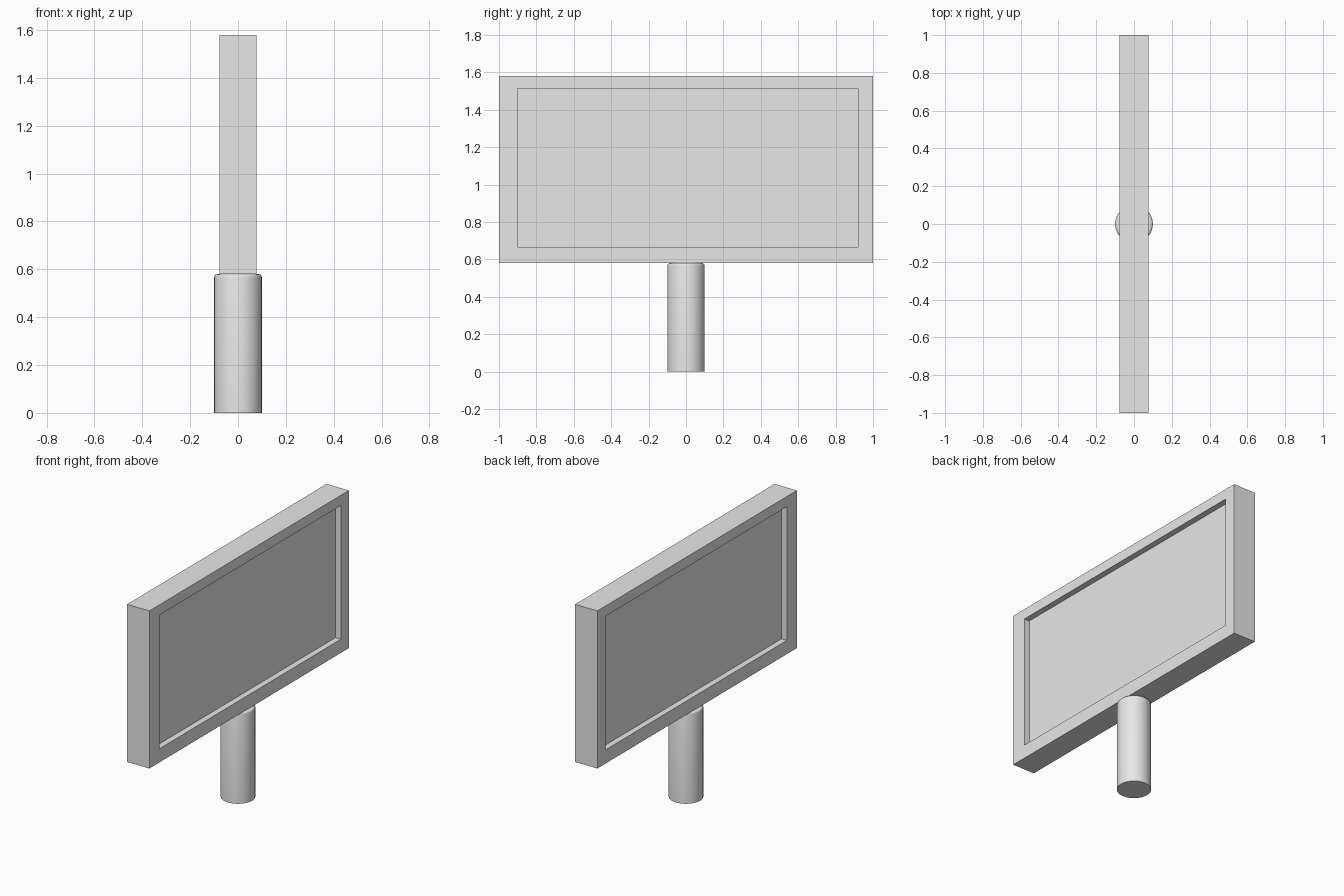
import bpy, bmesh, math

cube = bpy.data.objects.get("Cube")
if cube:
    bpy.data.objects.remove(cube, do_unlink=True)

# Single plain grey
GREY = (0.8, 0.8, 0.8, 1.0)
mat = bpy.data.materials.new("light grey")
mat.use_nodes = True
mat.diffuse_color = GREY
mat.node_tree.nodes["Principled BSDF"].inputs["Base Color"].default_value = GREY

HALF_X = 0.078            # half thickness of the sign board
BOARD_Y = (-1.0, 1.0)
BOARD_Z = (0.58, 1.58)
PANEL_Y = (-0.90, 0.92)   # recessed panel, slightly off centre
PANEL_Z = (0.667, 1.515)
RECESS = 0.038


def add_object(name, bm):
    bmesh.ops.recalc_face_normals(bm, faces=bm.faces)
    mesh = bpy.data.meshes.new(name)
    bm.to_mesh(mesh)
    bm.free()
    mesh.materials.append(mat)
    obj = bpy.data.objects.new(name, mesh)
    bpy.context.collection.objects.link(obj)
    return obj


def loop(bm, x, ys, zs):
    corners = [(ys[0], zs[0]), (ys[1], zs[0]), (ys[1], zs[1]), (ys[0], zs[1])]
    return [bm.verts.new((x, y, z)) for y, z in corners]


def bridge(bm, a, b):
    for i in range(4):
        j = (i + 1) % 4
        bm.faces.new((a[i], a[j], b[j], b[i]))


# Sign board: outer walls, and on each side a frame, recess walls and panel
bm = bmesh.new()
rims = []
for side in (-1, 1):
    rim = loop(bm, side * HALF_X, BOARD_Y, BOARD_Z)
    lip = loop(bm, side * HALF_X, PANEL_Y, PANEL_Z)
    panel = loop(bm, side * (HALF_X - RECESS), PANEL_Y, PANEL_Z)
    bridge(bm, rim, lip)
    bridge(bm, lip, panel)
    bm.faces.new(panel)
    rims.append(rim)
bridge(bm, *rims)
add_object("sign_board", bm)

# Post: cylinder with a small bevel round the top edge
RADIUS, HEIGHT, SIDES = 0.1, 0.58, 32
bm = bmesh.new()
bmesh.ops.create_cone(bm, cap_ends=True, segments=SIDES, radius1=RADIUS,
                      radius2=RADIUS, depth=HEIGHT)
bmesh.ops.translate(bm, verts=bm.verts, vec=(0, 0, HEIGHT / 2))
top_edges = [e for e in bm.edges if all(v.co.z > HEIGHT - 0.001 for v in e.verts)]
bmesh.ops.bevel(bm, geom=top_edges, offset=0.014, segments=3, profile=0.5,
                affect='EDGES')
post = add_object("post", bm)

bpy.ops.object.select_all(action='DESELECT')
post.select_set(True)
bpy.context.view_layer.objects.active = post
bpy.ops.object.shade_smooth_by_angle(angle=math.radians(35))
